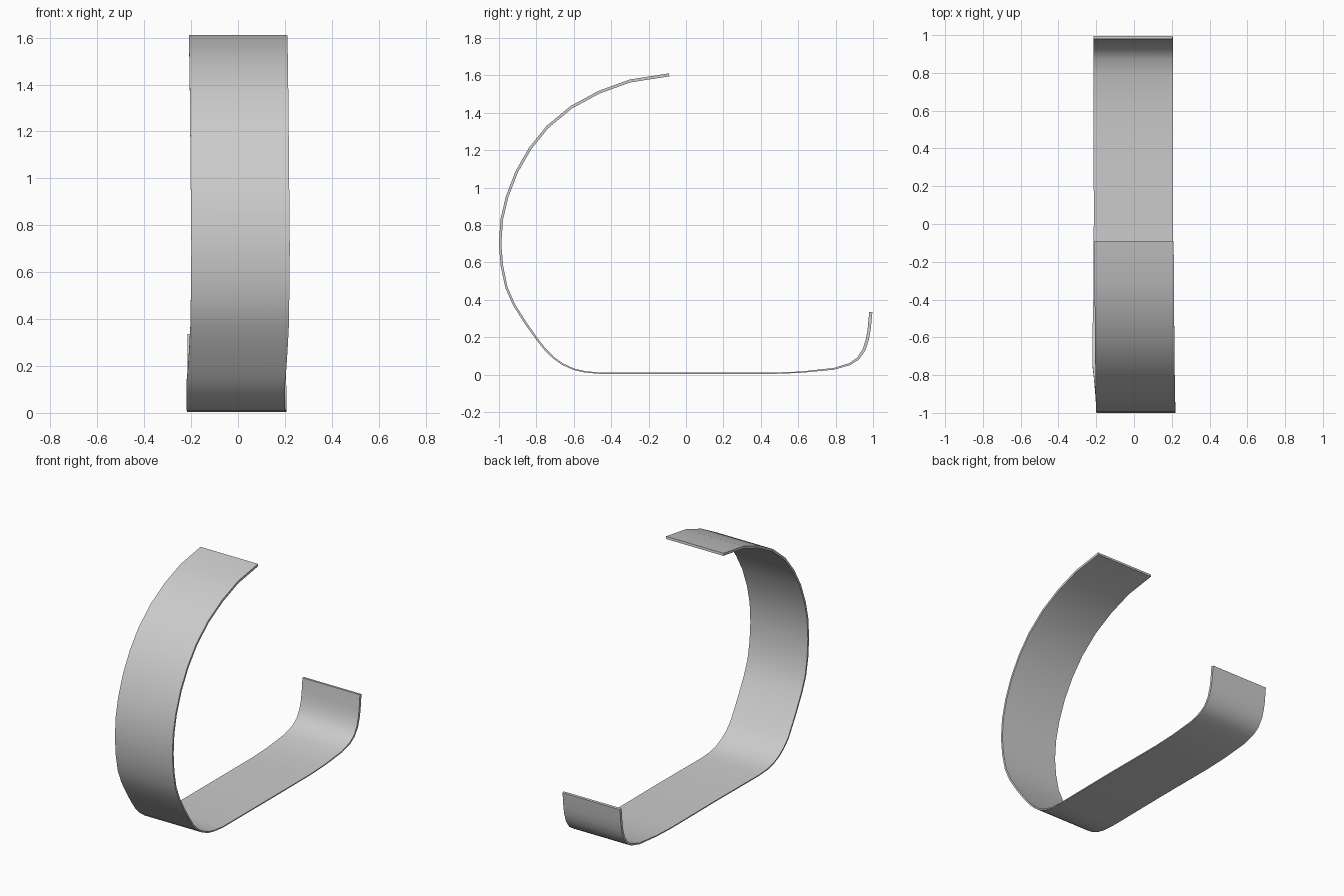
import bpy
import bmesh
import math
from mathutils import Vector

cube = bpy.data.objects.get("Cube")
if cube:
    bpy.data.objects.remove(cube, do_unlink=True)

HALF_WIDTH = 0.21

# Side profile of the band (y, z), from the upper free end to the rear hook
PROFILE = [
    (-.09, 1.603), (-.3, 1.57), (-.465, 1.51), (-.613, 1.43), (-.74, 1.325),
    (-.833, 1.21), (-.905, 1.085), (-.957, .95), (-.985, .83), (-.994, .7),
    (-.984, .58), (-.96, .465), (-.92, .375), (-.857, .275), (-.8, .195),
    (-.755, .137), (-.71, .092), (-.66, .056), (-.6, .029), (-.54, .015),
    (-.45, .007), (0, .008), (.45, .007), (.61, .013), (.79, .031),
    (.875, .056), (.92, .086), (.953, .135), (.97, .19), (.979, .24),
    (.988, .335),
]

# Keys along the profile index: sideways drift and thickness
DRIFT = [(0, 0), (9, .011), (12, .007), (15, -.009), (19, -.009), (21, -.003), (30, -.005)]
THICKNESS = [(0, .016), (10, .013), (20, .007), (23, .007), (27, .016), (30, .017)]


def sample(keys, t):
    """Linear interpolation through (position, value) keys."""
    for (a, va), (b, vb) in zip(keys, keys[1:]):
        if t <= b:
            return va + (vb - va) * (t - a) / (b - a)
    return keys[-1][1]


def make_material(name, color):
    mat = bpy.data.materials.new(name)
    mat.use_nodes = True
    mat.diffuse_color = color
    mat.node_tree.nodes["Principled BSDF"].inputs["Base Color"].default_value = color
    return mat


def build_band(name, material):
    """Sweep a thin rectangular section along the profile and cap its ends."""
    bm = bmesh.new()
    points = [Vector((0, y, z)) for y, z in PROFILE]
    last = len(points) - 1
    rings = []
    for i, p in enumerate(points):
        # Average the neighbouring directions so the bends are mitred
        before = (p - points[max(i - 1, 0)]).normalized()
        after = (points[min(i + 1, last)] - p).normalized()
        along = (before + after).normalized()
        normal = Vector((0, -along.z, along.y))
        offset = normal * sample(THICKNESS, i) / 2
        drift = sample(DRIFT, i)
        left = Vector((drift + HALF_WIDTH, 0, 0))
        right = Vector((drift - HALF_WIDTH, 0, 0))
        corners = (left + offset, right + offset, right - offset, left - offset)
        rings.append([bm.verts.new(p + c) for c in corners])
    for a, b in zip(rings, rings[1:]):
        for k in range(4):
            n = (k + 1) % 4
            bm.faces.new((a[k], a[n], b[n], b[k]))
    bm.faces.new(rings[0])
    bm.faces.new(rings[-1])
    bmesh.ops.recalc_face_normals(bm, faces=bm.faces)

    mesh = bpy.data.meshes.new(name)
    bm.to_mesh(mesh)
    bm.free()
    mesh.materials.append(material)
    obj = bpy.data.objects.new(name, mesh)
    bpy.context.collection.objects.link(obj)

    # Soft bends, crisp long edges
    bpy.ops.object.select_all(action="DESELECT")
    obj.select_set(True)
    bpy.context.view_layer.objects.active = obj
    bpy.ops.object.shade_smooth_by_angle(angle=math.radians(40))
    return obj


build_band("curved_band", make_material("light_grey", (.6, .6, .6, 1)))
